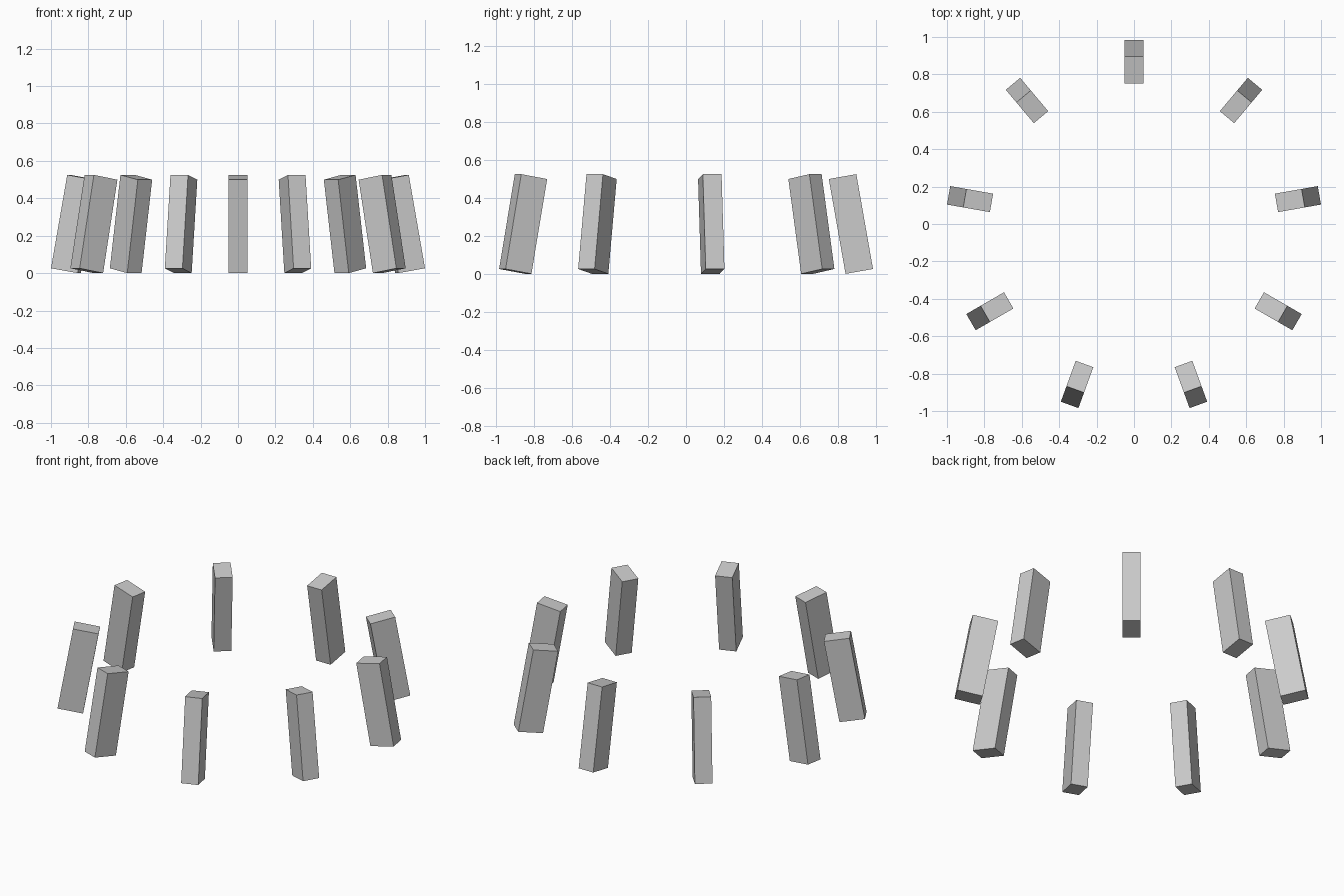
import bpy
from math import radians
from mathutils import Matrix

if "Cube" in bpy.data.objects:
    bpy.data.objects.remove(bpy.data.objects["Cube"])

COUNT = 9
WIDTH, DEPTH, LENGTH = 0.10, 0.147, 0.507
LEAN = radians(10)
RADIUS = 0.890
RING_Y = -0.0215   # offset that centres the odd-numbered ring


def leaning_post(index):
    # Box tilted towards the ring's centre, then swung round the z axis
    bpy.ops.mesh.primitive_cube_add(size=1)
    post = bpy.context.object
    post.name = f"leaning_post_{index + 1}"
    post.data.transform(Matrix.Diagonal((WIDTH, DEPTH, LENGTH, 1)))
    post.matrix_world = (
        Matrix.Translation((0, RING_Y, 0.2625))
        @ Matrix.Rotation(radians(360 / COUNT * index), 4, 'Z')
        @ Matrix.Translation((0, RADIUS, 0))
        @ Matrix.Rotation(LEAN, 4, 'X')
    )


# Ring of posts, the first one at the back
for i in range(COUNT):
    leaning_post(i)
